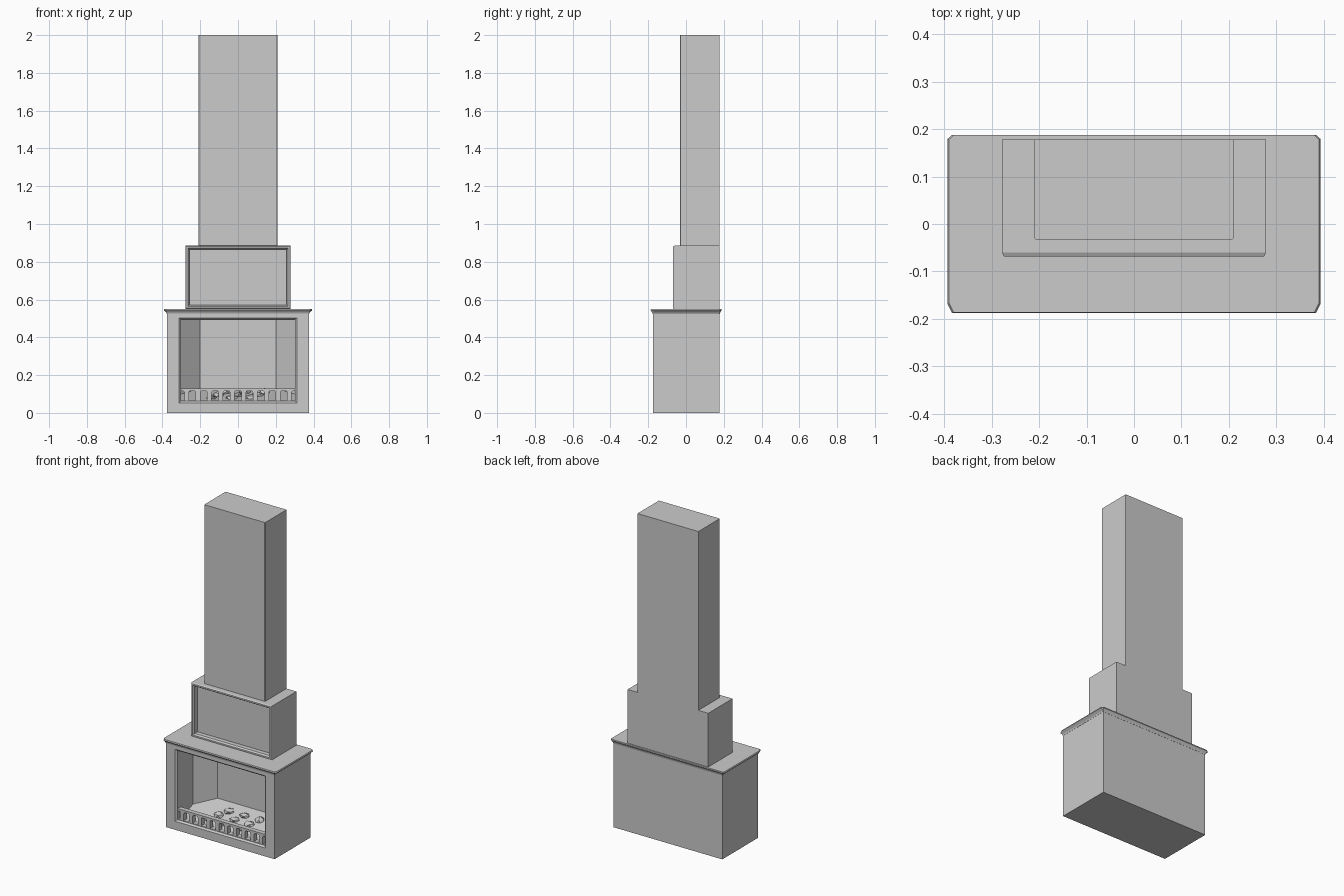
import bpy, bmesh, random
from mathutils import Vector

if "Cube" in bpy.data.objects:
    bpy.data.objects.remove(bpy.data.objects["Cube"])

random.seed(4)


def loft(name, rings):
    """Skin a list of equal-length point rings and cap both ends."""
    bm = bmesh.new()
    vs = [[bm.verts.new(p) for p in r] for r in rings]
    n = len(vs[0])
    for a, b in zip(vs, vs[1:]):
        for i in range(n):
            j = (i + 1) % n
            bm.faces.new((a[i], a[j], b[j], b[i]))
    bm.faces.new(vs[0][::-1])
    bm.faces.new(vs[-1])
    bmesh.ops.recalc_face_normals(bm, faces=bm.faces)
    me = bpy.data.meshes.new(name)
    bm.to_mesh(me)
    bm.free()
    ob = bpy.data.objects.new(name, me)
    bpy.context.collection.objects.link(ob)
    return ob


def upright(hx, y, z0, z1):
    """Rectangle facing the front, centred on x."""
    return [(-hx, y, z0), (hx, y, z0), (hx, y, z1), (-hx, y, z1)]


def flat(cx, hx, y0, y1, z):
    """Rectangle lying flat."""
    return [(cx - hx, y0, z), (cx + hx, y0, z), (cx + hx, y1, z), (cx - hx, y1, z)]


def shelf_ring(hx, y0, y1, z, cx=0.01, cf=0.02, cb=0.009):
    """Flat rectangle with clipped corners."""
    return [(-hx + cx, y0, z), (hx - cx, y0, z), (hx, y0 + cf, z), (hx, y1 - cb, z),
            (hx - cx, y1, z), (-hx + cx, y1, z), (-hx, y1 - cb, z), (-hx, y0 + cf, z)]


# Hearth body with chamfered opening and splayed firebox
loft("hearth_body", [
    upright(0.375, 0.178, 0, 0.528),
    upright(0.375, -0.175, 0, 0.528),
    upright(0.312, -0.175, 0.053, 0.502),
    upright(0.302, -0.165, 0.062, 0.493),
    upright(0.302, -0.01, 0.062, 0.493),
    upright(0.20, 0.085, 0.062, 0.493),
])

# Mantel shelf with sloping underside
loft("mantel_shelf", [
    shelf_ring(0.376, -0.176, 0.179, 0.523, 0.001, 0.001, 0.001),
    shelf_ring(0.380, -0.178, 0.181, 0.531, 0.002, 0.003, 0.002),
    shelf_ring(0.393, -0.188, 0.188, 0.543),
    shelf_ring(0.390, -0.186, 0.187, 0.550),
])

# Overmantel box with raised rim and recessed panel
loft("overmantel", [
    upright(0.278, 0.178, 0.55, 0.885),
    upright(0.278, -0.060, 0.55, 0.885),
    upright(0.274, -0.068, 0.554, 0.881),
    upright(0.265, -0.068, 0.563, 0.872),
    upright(0.258, -0.058, 0.570, 0.865),
    upright(0.258, -0.030, 0.570, 0.865),
])

# Chimney breast
loft("chimney_breast", [
    shelf_ring(0.21, -0.033, 0.178, 0.885, 0.003, 0.003, 0.001),
    shelf_ring(0.21, -0.033, 0.178, 2.0, 0.003, 0.003, 0.001),
])

# Grate rails and bars
GY0, GY1 = -0.163, -0.133
for name, z0, z1 in (("grate_bottom_rail", 0.058, 0.066), ("grate_top_rail", 0.117, 0.130)):
    loft(name, [flat(0, 0.302, GY0, GY1, z0), flat(0, 0.302, GY0, GY1, z1)])
for i in range(10):
    x = (i - 4.5) * 0.0605
    loft(f"grate_bar_{i + 1}", [
        flat(x, h, GY0, GY1, z)
        for h, z in ((0.012, 0.064), (0.012, 0.107), (0.014, 0.113), (0.019, 0.118))])

# Fire bed rising towards the back
outline = [(-0.301, -0.132, 0.066), (0.301, -0.132, 0.066), (0.301, -0.01, 0.10),
           (0.199, 0.084, 0.128), (-0.199, 0.084, 0.128), (-0.301, -0.01, 0.10)]
loft("fire_bed", [[(x, y, 0.060) for x, y, z in outline], outline])

# Low faceted coals
for i in range(9):
    bm = bmesh.new()
    bmesh.ops.create_icosphere(bm, subdivisions=1, radius=1)
    x = -0.14 + 0.035 * i
    y = -0.085 + 0.05 * (i % 3)
    size = Vector((random.uniform(0.03, 0.045), 0.03, random.uniform(0.016, 0.024)))
    for v in bm.verts:
        v.co = Vector((v.co.x * size.x, v.co.y * size.y, v.co.z * size.z)) * random.uniform(0.85, 1.1)
        v.co += Vector((x, y, 0.079 + 0.28 * (y + 0.085)))
    me = bpy.data.meshes.new(f"coal_{i + 1}")
    bm.to_mesh(me)
    bm.free()
    bpy.context.collection.objects.link(bpy.data.objects.new(f"coal_{i + 1}", me))
